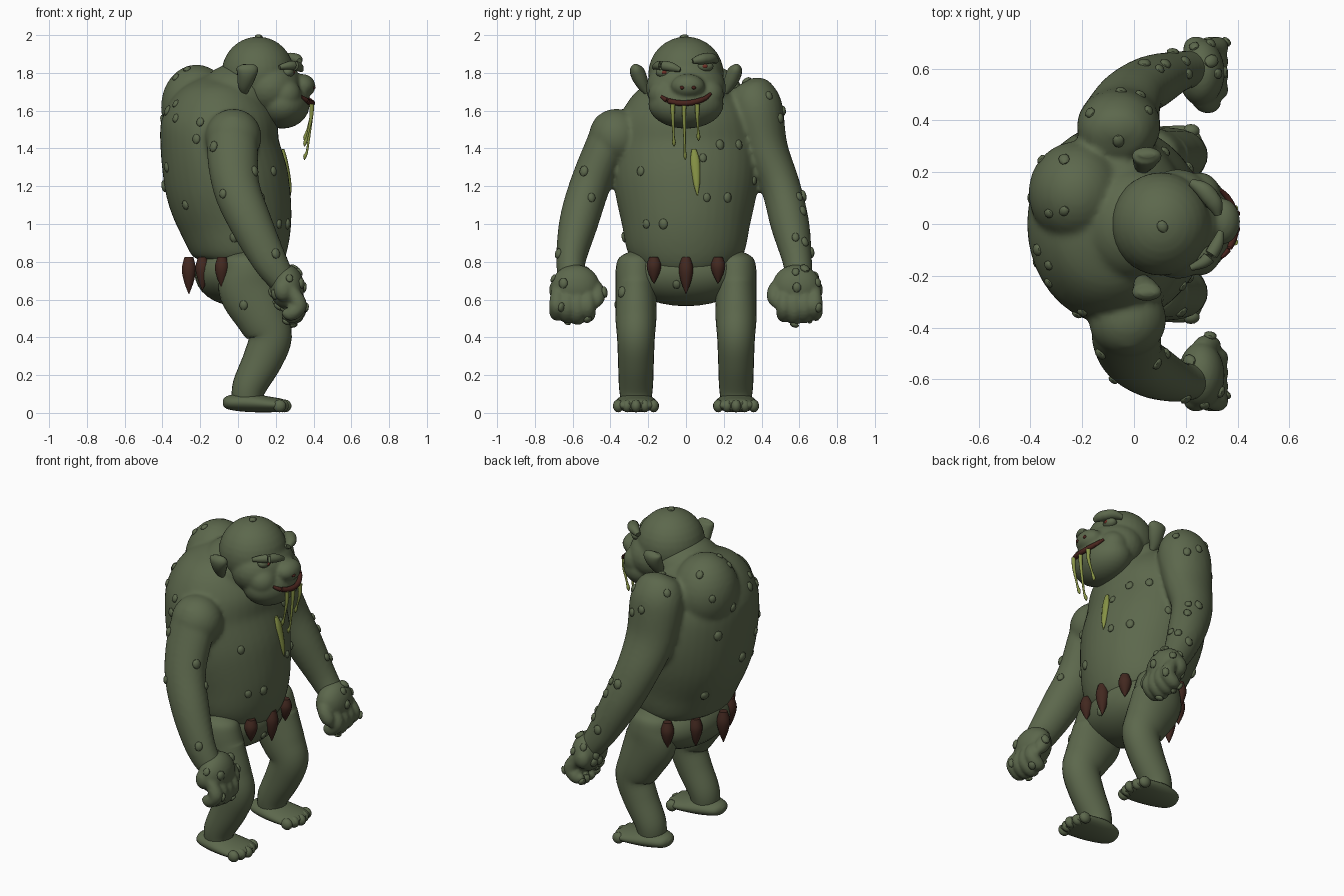
import bpy
import bmesh
import random
from mathutils import Vector, Matrix
from mathutils.bvhtree import BVHTree

default_cube = bpy.data.objects.get("Cube")
if default_cube:
    bpy.data.objects.remove(default_cube, do_unlink=True)

random.seed(7)
created = []
skin_parts = []


def make_material(name, colour):
    material = bpy.data.materials.new(name)
    material.use_nodes = True
    material.diffuse_color = (*colour, 1)
    material.node_tree.nodes["Principled BSDF"].inputs["Base Color"].default_value = (*colour, 1)
    return material


SKIN = make_material("moss_green_skin", (.108, .138, .073))
HORN = make_material("dark_brown_horn", (.055, .021, .014))
MAROON = make_material("dark_maroon_lips", (.065, .017, .012))
RED = make_material("dull_red_eyes", (.16, .03, .02))
SLIME = make_material("yellow_green_slime", (.24, .29, .06))


def finish(name, bm, material, is_skin=False, voxel=None):
    """Turn a bmesh into a named object; a voxel size melts its pieces together."""
    bmesh.ops.recalc_face_normals(bm, faces=bm.faces)
    mesh = bpy.data.meshes.new(name)
    bm.to_mesh(mesh)
    mesh.materials.append(material)
    obj = bpy.data.objects.new(name, mesh)
    bpy.context.collection.objects.link(obj)
    created.append(obj)
    if voxel:
        remesh = obj.modifiers.new("melt", "REMESH")
        remesh.mode = "VOXEL"
        remesh.voxel_size = voxel
        remesh.use_smooth_shade = True
        relax = obj.modifiers.new("relax", "SMOOTH")
        relax.factor = .5
        relax.iterations = 6
    if is_skin:
        skin_parts.append(bm)
    else:
        bm.free()


def add_ball(bm, centre, radii, rotation=None, detail=32):
    matrix = Matrix.Translation(centre)
    if rotation:
        matrix = matrix @ rotation.to_matrix().to_4x4()
    matrix = matrix @ Matrix.Diagonal((*radii, 1))
    bmesh.ops.create_uvsphere(bm, u_segments=detail, v_segments=detail // 2, radius=1, matrix=matrix)


def smooth_path(points, steps):
    """Catmull-Rom interpolation of positions and radii together."""
    rows = []
    last = len(points) - 1
    for i in range(last):
        window = [points[min(max(i + k, 0), last)] for k in (-1, 0, 1, 2)]
        for step in range(steps):
            t = step / steps
            rows.append([b + (c - a) * t / 2 + (a - b * 2.5 + c * 2 - d / 2) * t * t
                         + (b * 1.5 - a / 2 - c * 1.5 + d / 2) * t ** 3
                         for a, b, c, d in zip(*window)])
    rows.append(list(points[last]))
    return rows


def add_tube(bm, points, steps=5, sides=24):
    """Loft through (x, y, z, side radius, depth radius)."""
    rows = smooth_path([p if len(p) > 4 else (*p, p[3]) for p in points], steps)
    centres = [Vector(row[:3]) for row in rows]
    circle = [Matrix.Rotation(6.28319 * k / sides, 2) @ Vector((1, 0)) for k in range(sides)]
    rings = []
    for i, row in enumerate(rows):
        along = (centres[min(i + 1, len(rows) - 1)] - centres[max(i - 1, 0)]).normalized()
        side = Vector((1, 0, 0)) if abs(along.y) > .8 else Vector((0, 1, 0))
        side = (side - along * side.dot(along)).normalized()
        depth = along.cross(side)
        rings.append([bm.verts.new(centres[i] + side * c.x * max(row[3], .001)
                                   + depth * c.y * max(row[4], .001)) for c in circle])
    for lower, upper in zip(rings, rings[1:]):
        for k in range(sides):
            n = (k + 1) % sides
            bm.faces.new((lower[k], lower[n], upper[n], upper[k]))
    bm.faces.new(rings[0])
    bm.faces.new(rings[-1])


def tube(name, points, material, is_skin=False, **options):
    bm = bmesh.new()
    add_tube(bm, points, **options)
    finish(name, bm, material, is_skin)


def ball(name, centre, radii, material=SKIN, is_skin=True):
    bm = bmesh.new()
    add_ball(bm, centre, radii)
    finish(name, bm, material, is_skin)


# Trunk, hump, shoulders and arms melt together; the left shoulder sits higher
body = bmesh.new()
add_tube(body, [(0, 0, .74, .2, .17), (.01, 0, .83, .3, .245), (-.01, 0, 1, .34, .298),
                (-.055, 0, 1.2, .38, .328), (-.095, 0, 1.4, .385, .315), (-.1, 0, 1.57, .35, .3),
                (-.1, 0, 1.72, .24, .2), (-.1, 0, 1.8, .03, .03)], sides=40)
add_ball(body, (-.22, .12, 1.62), (.188, .2, .224))
add_ball(body, (-.01, 0, 1.67), (.2, .22, .18))
add_ball(body, (-.025, -.37, 1.46), (.15, .145, .15))
add_tube(body, [(-.06, .34, 1.77, .01), (-.06, .35, 1.735, .095, .11), (-.06, .37, 1.62, .14, .16),
                (-.05, .42, 1.4, .12, .15), (-.01, .5, 1.2, .105, .128), (.07, .55, 1, .103, .113),
                (.17, .59, .8, .078, .088), (.25, .6, .68, .07)])
add_tube(body, [(-.02, -.38, 1.54, .1), (-.03, -.42, 1.42, .11, .135), (-.01, -.51, 1.2, .108, .125),
                (.07, -.57, 1, .103, .113), (.17, -.61, .8, .078, .092), (.25, -.6, .68, .07)])
finish("upper_body", body, SKIN, True, voxel=.014)
ball("pelvis", (0, 0, .74), (.23, .33, .175))

for side, label in ((1, "left"), (-1, "right")):
    # Knobbly hand with curled fingers and a thumb
    hand = bmesh.new()
    add_ball(hand, (.26, side * .585, .665), (.09, .13, .12))
    for finger in range(4):
        y = side * (.52 + finger * .054)
        drop = .014 * abs(finger - 1.2)
        add_tube(hand, [(.28, y, .66, .03), (.318, y, .59, .042), (.318, y, .53 + drop, .042),
                        (.275, y, .5 + drop, .04), (.235, y, .51 + drop, .015)], sides=12)
    add_tube(hand, [(.24, side * .55, .7, .03), (.265, side * .48, .66, .042),
                    (.3, side * .47, .6, .04), (.32, side * .475, .56, .01)], sides=12)
    add_ball(hand, (.24, side * .68, .65), (.05, .045, .06))
    finish(label + "_hand", hand, SKIN, True, voxel=.009)

    # Leg
    y = side * .265
    tube(label + "_leg", [(.05, y, .855, .03, .04), (.05, y, .82, .09, .115), (.05, y, .75, .108, .14),
                          (.06, y, .65, .108, .16), (.13, y, .5, .108, .135), (.17, y, .4, .1, .115),
                          (.13, y, .28, .095, .105), (.06, y, .14, .09, .09), (.05, y, .06, .08, .08)],
         SKIN, True)
    # Foot with toes
    foot = bmesh.new()
    add_tube(foot, [(-.08, y, .055, .02, .015), (-.05, y, .055, .07, .037), (.05, y, .055, .105, .05),
                    (.16, y, .045, .115, .042), (.23, y, .04, .108, .034), (.26, y, .035, .07, .02)])
    for toe in range(5):
        offset = (toe - 2) * .047
        add_ball(foot, (.248 - abs(offset) * .3, y + offset, .037), (.036, .028, .034), detail=14)
    finish(label + "_foot", foot, SKIN, True)

    # Ear: a flap widening towards its tip
    tube(label + "_ear", [(.035, side * .2, 1.685, .01, .012), (.035, side * .225, 1.73, .03, .035),
                          (.045, side * .25, 1.785, .04, .05), (.05, side * .265, 1.825, .033, .056),
                          (.05, side * .268, 1.846, .01, .03)], SKIN, True, sides=16)

# Head: cranium, face, jaw, nose and cheeks melted together
head = bmesh.new()
add_ball(head, (.105, 0, 1.795), (.193, .2, .197))
add_ball(head, (.17, 0, 1.72), (.17, .212, .16))
add_ball(head, (.235, 0, 1.635), (.145, .2, .13))
add_ball(head, (.34, .01, 1.73), (.07, .09, .064))
for side in (1, -1):
    add_ball(head, (.25, side * .115, 1.685), (.085, .085, .085))
finish("head", head, SKIN, True, voxel=.01)

# Brows and eyes
tube("right_brow", [(.22, -.17, 1.83, .012), (.28, -.14, 1.84, .024), (.32, -.08, 1.832, .025),
                    (.335, -.03, 1.815, .012)], SKIN, True, sides=14)
tube("left_brow", [(.22, .16, 1.865, .015), (.27, .13, 1.878, .032, .028), (.31, .08, 1.872, .032, .028),
                   (.325, .035, 1.862, .014)], SKIN, True, sides=14)
for label, y, z in (("left", .1, 1.835), ("right", -.115, 1.803)):
    ball(label + "_eye_socket", (.262, y, z), (.035, .045, .03))
    ball(label + "_eye", (.29, y, z), (.011, .015, .011), RED, False)
for label, y in (("left", .04), ("right", -.02)):
    ball(label + "_nostril", (.398, y, 1.722), (.012, .013, .01), MAROON, False)

# Mouth and the slime hanging from it
tube("mouth", [(.335, -.13, 1.675, .008), (.362, -.1, 1.655, .013), (.385, -.05, 1.642, .015),
               (.393, 0, 1.64, .015), (.385, .05, 1.647, .015), (.362, .1, 1.665, .013),
               (.335, .13, 1.69, .008)], MAROON, sides=12)
for index, (y, end) in enumerate(((-.07, 1.41), (-.01, 1.34), (.06, 1.44))):
    tube("drool_strand_%d" % index, [(.39, y, 1.635, .013), (.388, y, 1.57, .01),
                                     (.368, y + .004, end + .06, .006), (.355, y + .006, end + .02, .01),
                                     (.352, y + .006, end, .002)], SLIME, sides=10)
tube("chest_slime", [(.235, .042, 1.395, .012, .01), (.25, .048, 1.33, .025, .014),
                     (.268, .056, 1.22, .018, .014), (.279, .06, 1.15, .002)], SLIME, sides=12)

# Belt of hanging horns
belt = [(.235, 0, .19), (-.26, 0, .19)]
for side in (1, -1):
    belt += [(.21, side * .17, .135), (-.188, side * .17, .17), (-.085, side * .305, .16)]
for index, (x, y, length) in enumerate(belt):
    tube("belt_horn_%d" % index, [(x, y, .825, .024), (x, y, .82 - length * .3, .038),
                                  (x, y, .82 - length * .65, .027), (x, y, .82 - length, .002)],
         HORN, sides=14)

# Warts, dropped onto the skin along rays
vertices, polygons = [], []
for part in skin_parts:
    part.verts.index_update()
    start = len(vertices)
    vertices += [v.co.copy() for v in part.verts]
    polygons += [[v.index + start for v in f.verts] for f in part.faces]
    part.free()
surface = BVHTree.FromPolygons(vertices, polygons)
warts = bmesh.new()


def add_wart(origin, direction, size):
    spot, normal, _, _ = surface.ray_cast(Vector(origin), Vector(direction))
    if spot:
        size *= random.uniform(.85, 1.15)
        add_ball(warts, spot, (size, size * 1.2, size * .6), normal.to_track_quat("Z", "Y"), detail=10)


for y, z in ((-.24, 1.28), (-.21, 1), (-.12, 1), (.09, 1.35), (.18, 1.42), (.28, 1.42), (.11, 1.14),
             (.22, 1.14), (.36, 1.23), (.5, 1.56), (.44, 1.68), (.58, .93), (.62, 1.07), (-.34, .64),
             (-.05, .68), (.14, .52), (-.5, 1.14)):
    add_wart((3, y, z), (-1, 0, 0), .024)
for y, z in ((.1, 1.55), (.2, 1.4), (-.1, 1.6), (-.15, 1.3), (0, 1.2), (.25, 1.65), (.2, 1), (-.25, 1.1)):
    add_wart((-3, y, z), (1, 0, 0), .024)
for x, z in ((-.2, 1.54), (-.33, 1.56), (-.22, 1.45), (-.13, 1.41), (-.08, 1.16), (-.02, .93),
             (.09, 1.28), (.03, .57)):
    add_wart((x, -3, z), (0, 1, 0), .024)
for x, y in ((-.27, .25), (-.33, .04), (-.27, .05), (-.33, -.16), (-.06, .32), (.11, -.01),
             (.1, .6), (.2, .63), (-.17, .43)):
    add_wart((x, y, 3), (0, 0, -1), .022)
for x, z in ((-.05, 1.6), (.04, 1.15), (.15, .85)):
    add_wart((x, 3, z), (0, -1, 0), .024)
# Extra warts around each hand
for side in (1, -1):
    for index in range(16):
        way = Vector((random.uniform(-1, 1), random.uniform(-.5, 1) * side, random.uniform(-1, 1))).normalized()
        add_wart(Vector((.265, side * .59, .62)) + way * .3, -way, .023)
finish("warts", warts, SKIN)

# Smooth shading that keeps the hard edges
bpy.ops.object.select_all(action="DESELECT")
for obj in created:
    obj.select_set(True)
bpy.context.view_layer.objects.active = created[0]
bpy.ops.object.shade_smooth_by_angle(angle=.9)
